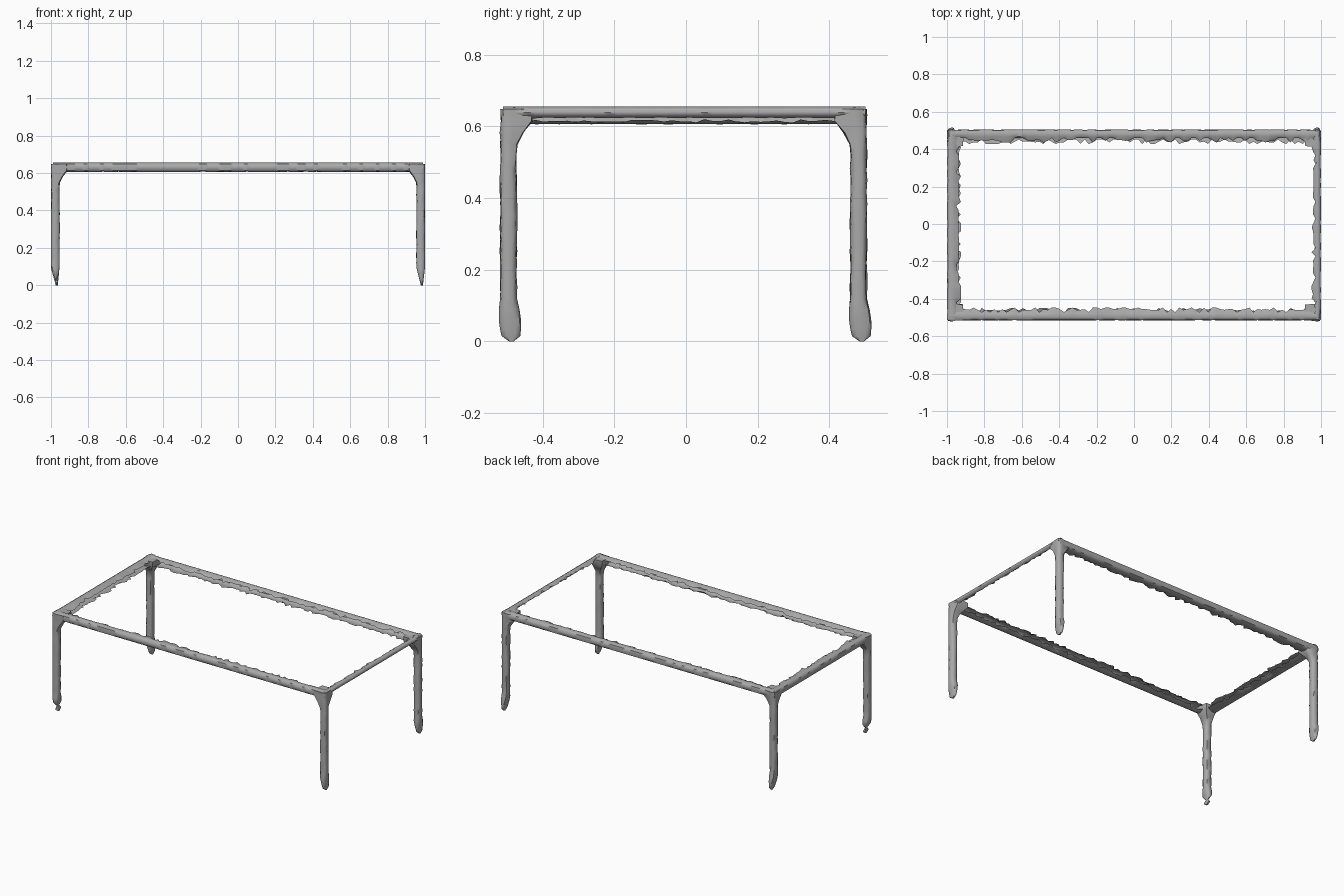
import bpy
import bmesh
import math
import random
from mathutils import Vector

random.seed(4)
cube = bpy.data.objects.get("Cube")
if cube:
    bpy.data.objects.remove(cube, do_unlink=True)

grey = bpy.data.materials.new("worn grey")
grey.use_nodes = True
colour = (0.4, 0.4, 0.4, 1)
grey.diffuse_color = colour
grey.node_tree.nodes["Principled BSDF"].inputs["Base Color"].default_value = colour


def jitter(amount):
    return random.uniform(-amount, amount)


def skin(name, rings, closed):
    """Join rows of points into a skin; closed rows make a capped tube."""
    bm = bmesh.new()
    rows = [[bm.verts.new(p) for p in ring] for ring in rings]
    count = len(rows[0])
    for a, b in zip(rows, rows[1:]):
        for i in range(count if closed else count - 1):
            j = (i + 1) % count
            bm.faces.new((a[i], a[j], b[j], b[i]))
    if closed:
        bm.faces.new(rows[0][::-1])
        bm.faces.new(rows[-1])
    bmesh.ops.recalc_face_normals(bm, faces=bm.faces[:])
    mesh = bpy.data.meshes.new(name)
    bm.to_mesh(mesh)
    bm.free()
    mesh.materials.append(grey)
    obj = bpy.data.objects.new(name, mesh)
    bpy.context.collection.objects.link(obj)
    bpy.ops.object.select_all(action="DESELECT")
    obj.select_set(True)
    bpy.context.view_layer.objects.active = obj
    bpy.ops.object.shade_smooth_by_angle(angle=math.radians(50))


def leg(name, sx, sy, y, foot_shift, broken):
    """Lumpy post with a wedge foot and a flare into the rails."""
    rings = []
    heights = [0, 0.015, 0.035, 0.06, 0.09] + [0.12 + 0.033 * i for i in range(17)]
    for z in heights:
        foot = max(0, 1 - z / 0.09)
        hx = 0.023 * (1 - 0.75 * foot)
        hy = 0.023 + 0.008 * math.sin(math.pi * min(z / 0.12, 1))
        if z == 0:
            hy = 0.006
        if broken and z == 0.035:
            hx, hy = 0.005, 0.009
        cx = sx * (0.977 + (0.006 if sx > 0 else -0.008) * foot)
        cy = y + foot_shift * max(0, 1 - z / 0.12)
        flare = 0.045 * max(0, (z - 0.53) / 0.08) ** 2
        flare = min(flare, 0.045)
        ring = []
        for i in range(10):
            a = math.tau * (i + 0.5) / 10
            c, s = math.cos(a), math.sin(a)
            px = math.copysign(abs(c) ** 0.7, c) * hx
            py = math.copysign(abs(s) ** 0.7, s) * hy
            if 0.1 < z < 0.62:
                px += jitter(0.002)
                py += jitter(0.002)
            # only the inward sides flare
            if px * sx < -0.012:
                px -= sx * flare
            if py * sy < -0.012:
                py -= sy * flare
            ring.append((cx + px, cy + py, min(z, 0.652)))
        rings.append(ring)
    skin(name, rings, True)


def rail(name, start, end, inward, top_depth, bottom_depth, low=0.605, ragged=0.012):
    """Rounded channel, open and torn along its inner edges."""
    start, end, inward = Vector(start), Vector(end), Vector(inward)
    steps = int((end - start).length / 0.022)
    mid = (low + 0.655) / 2
    rings = []
    for i in range(steps + 1):
        base = start.lerp(end, i / steps)
        wave = 0.002 * math.sin(i * 0.9) + jitter(0.0015)
        tear_top = random.choice((-1, 0, 0.3, 1)) * ragged
        tear_low = random.choice((-1, 0, 0.3, 1)) * ragged
        profile = [
            (top_depth + tear_top, 0.642 + jitter(0.006)),
            (top_depth * 0.65, 0.653 + wave / 2),
            (0.018, 0.655),
            (0.005, 0.648),
            (abs(wave), mid),
            (0.005, low + 0.008),
            (0.018, low + abs(wave)),
            (bottom_depth * 0.65, low + 0.002),
            (bottom_depth + tear_low, low + 0.01 + jitter(0.005)),
        ]
        rings.append([base + inward * d + Vector((0, 0, z)) for d, z in profile])
    skin(name, rings, False)


# Four legs
for sx, side in ((-1, "right"), (1, "left")):
    leg("front_" + side + "_leg", sx, -1, -0.495, 0.008, sx < 0)
    leg("back_" + side + "_leg", sx, 1, 0.481, 0.009, False)

# Long rails
rail("front_rail", (-0.99, -0.517, 0), (0.99, -0.517, 0), (0, 1, 0), 0.058, 0.055)
rail("back_rail", (-0.99, 0.506, 0), (0.99, 0.506, 0), (0, -1, 0), 0.058, 0.066)

# Short rails, the left one narrow and torn away below
rail("right_rail", (-1, -0.51, 0), (-1, 0.5, 0), (1, 0, 0), 0.062, 0.062)
rail("left_rail", (1, -0.51, 0), (1, 0.5, 0), (-1, 0, 0), 0.04, 0.025, 0.622, 0.01)
